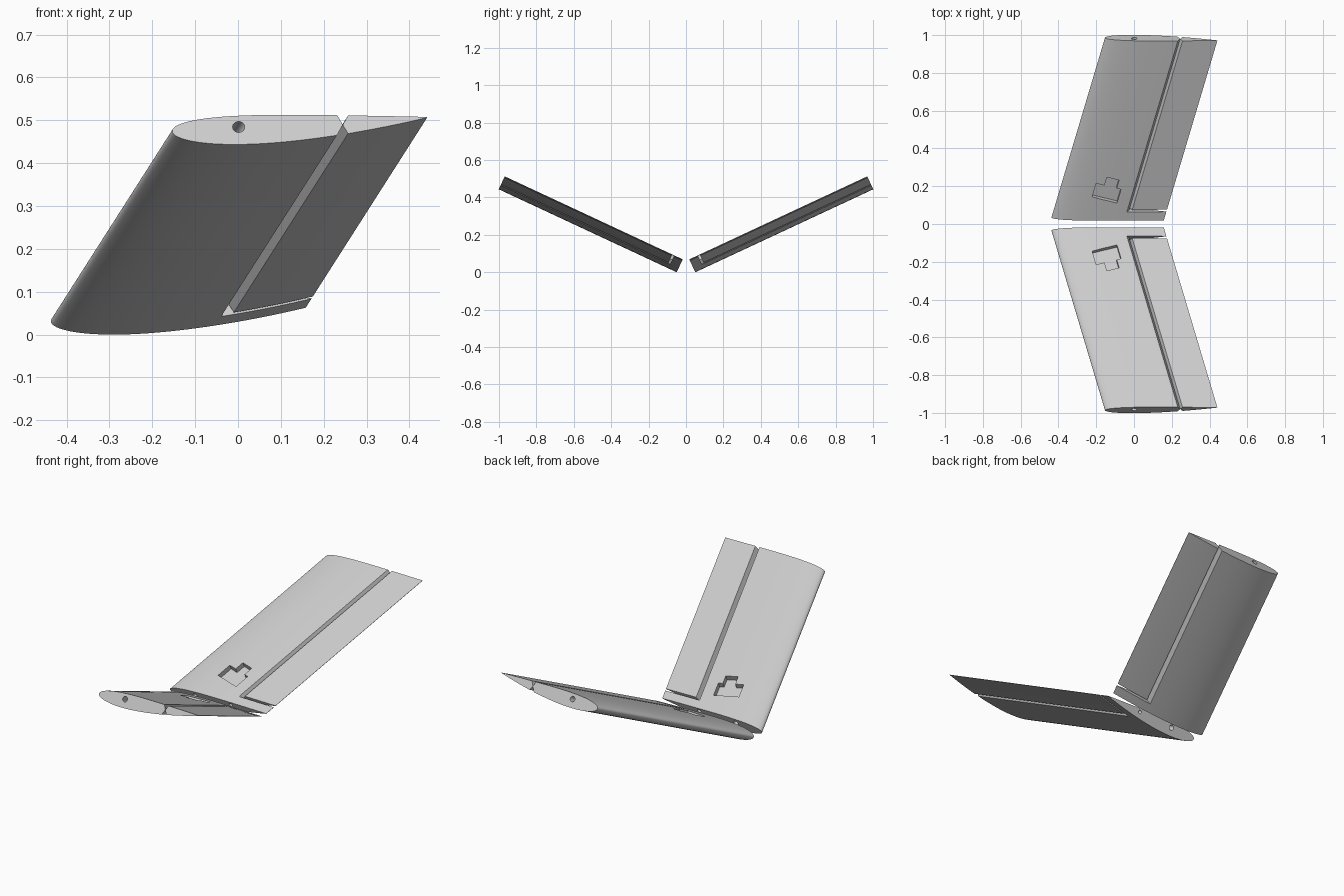
import bpy, bmesh, math

cube = bpy.data.objects.get("Cube")
if cube:
    bpy.data.objects.remove(cube, do_unlink=True)

CHORD, THICK = 0.595, 0.125
ROOT, TIP = 0.045, 1.095          # span stations
STRIP = 0.095                     # outer edge of the fixed root strip
SWEEP = 0.27
DIHEDRAL = math.radians(25)
HINGE, GROOVE = 0.398, 0.0125

grey = bpy.data.materials.new("light_grey")
grey.use_nodes = True
colour = (0.6, 0.6, 0.6, 1)
grey.diffuse_color = colour
grey.node_tree.nodes["Principled BSDF"].inputs["Base Color"].default_value = colour


def lead(s):
    return -0.437 + SWEEP * (s - ROOT)


def place(x, s, n, side):
    """Panel coordinates (x, span, normal) to world, mirrored by side."""
    y = s * math.cos(DIHEDRAL) - n * math.sin(DIHEDRAL)
    z = s * math.sin(DIHEDRAL) + n * math.cos(DIHEDRAL)
    return x, y * side, z


def camber(c):
    return 0.0135 + 0.1 * c * c


def half(c):
    t = min(c / CHORD, 1)
    return 5 * THICK * CHORD * (0.2969 * math.sqrt(t) - 0.126 * t - 0.3516 * t**2
                                + 0.2843 * t**3 - 0.1015 * t**4)


def airfoil(start, steps):
    """Section outline from chord position start back to the trailing edge."""
    cs = [start + (CHORD - start) * (1 - math.cos(math.pi * i / steps)) / 2
          for i in range(steps + 1)]
    upper = [(c, camber(c) + half(c)) for c in cs]
    lower = [(c, camber(c) - half(c)) for c in cs]
    return upper, lower[::-1]


def loft(name, ring_a, ring_b):
    bm = bmesh.new()
    a = [bm.verts.new(p) for p in ring_a]
    b = [bm.verts.new(p) for p in ring_b]
    bm.faces.new(a)
    bm.faces.new(b)
    for i in range(len(a)):
        j = (i + 1) % len(a)
        bm.faces.new((a[i], a[j], b[j], b[i]))
    bmesh.ops.recalc_face_normals(bm, faces=bm.faces)
    mesh = bpy.data.meshes.new(name)
    bm.to_mesh(mesh)
    bm.free()
    mesh.materials.append(grey)
    ob = bpy.data.objects.new(name, mesh)
    bpy.context.collection.objects.link(ob)
    return ob


def span_prism(name, outline, s0, s1, side):
    rings = [[place(lead(s) + c, s, n, side) for c, n in outline] for s in (s0, s1)]
    return loft(name, *rings)


def circle(c, r):
    angles = [math.tau * i / 24 for i in range(24)]
    return [(c + r * math.cos(a), camber(c) + 0.008 + r * math.sin(a)) for a in angles]


def pocket(side):
    """Stepped servo recess aligned with the swept span."""
    w, h, b0, b1, top = 0.068, 0.041, -0.023, 0.044, 0.091
    shape = [(-w, -h), (w, -h), (w, h), (b1, h), (b1, top), (b0, top), (b0, h), (-w, h)]
    a = math.atan(SWEEP)
    flat = [(-0.145 + u * math.cos(a) + v * math.sin(a),
             0.205 - u * math.sin(a) + v * math.cos(a)) for u, v in shape]
    rings = [[place(x, s, n, side) for x, s in flat] for n in (0.027, 0.12)]
    return loft("pocket_cutter", *rings)


def cut(ob, cutter):
    mod = ob.modifiers.new("cut", "BOOLEAN")
    mod.object = cutter
    mod.solver = "EXACT"
    cutter.hide_render = True
    bpy.context.view_layer.update()
    graph = bpy.context.evaluated_depsgraph_get()
    mesh = bpy.data.meshes.new_from_object(ob.evaluated_get(graph))
    ob.modifiers.clear()
    ob.data = mesh
    bpy.data.objects.remove(cutter, do_unlink=True)


def finish(ob):
    ob.data.shade_smooth()
    ob.data.set_sharp_from_angle(angle=math.radians(28))


for side, label in ((1, "rear"), (-1, "front")):
    # Fixed panel with its root strip
    upper, lower = airfoil(0, 40)
    panel = span_prism(label + "_fixed_panel", upper + lower[:-1], ROOT, TIP, side)

    # Bay for the control surface, with a pointed hinge edge
    mid, reach = camber(HINGE), 3 * half(HINGE)
    bay = [(HINGE, mid), (HINGE - 3 * GROOVE, mid + reach), (0.8, mid + reach),
           (0.8, mid - reach), (HINGE - 3 * GROOVE, mid - reach)]
    cut(panel, span_prism("bay_cutter", bay, STRIP, 1.2, side))

    # Spar bore, root pin hole and servo recess
    cut(panel, span_prism("spar_cutter", circle(0.155, 0.014), 0.0, 1.2, side))
    cut(panel, span_prism("pin_cutter", circle(0.375, 0.010), 0.0, 0.085, side))
    cut(panel, pocket(side))
    finish(panel)

    # Hinged control surface
    upper, lower = airfoil(HINGE + GROOVE, 12)
    flap = span_prism(label + "_control_surface", [(HINGE, mid)] + upper + lower,
                      STRIP + 0.012, TIP, side)
    finish(flap)
